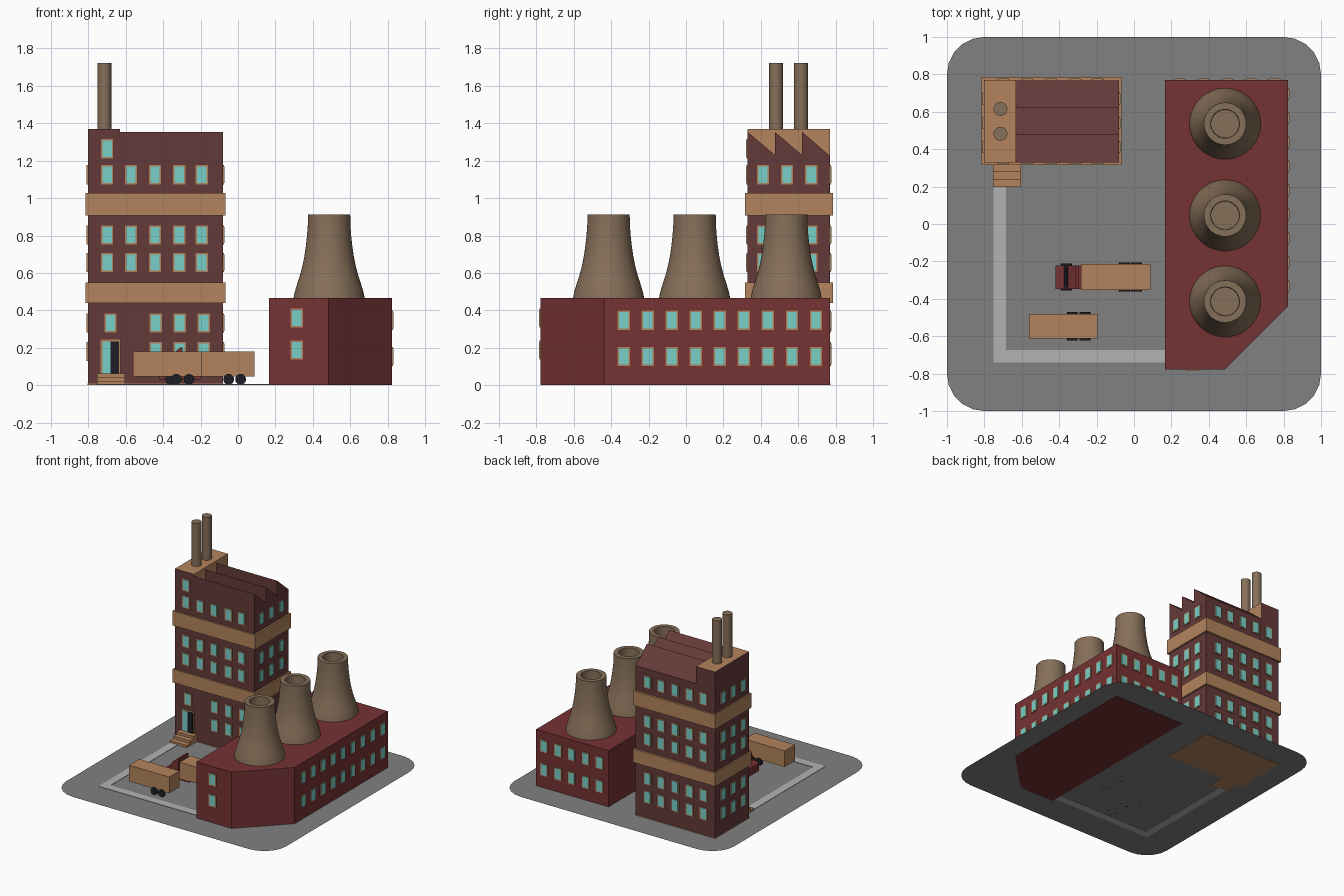
import bpy, bmesh, math
from mathutils import Matrix, Vector

if "Cube" in bpy.data.objects:
    bpy.data.objects.remove(bpy.data.objects["Cube"])


def material(name, r, g, b):
    m = bpy.data.materials.new(name)
    m.diffuse_color = (r, g, b, 1)
    m.use_nodes = True
    m.node_tree.nodes["Principled BSDF"].inputs["Base Color"].default_value = m.diffuse_color
    return m


TAN = material("tan", .45, .23, .11)
BRICK = material("dark_brick", .13, .042, .042)
RED = material("red_brick", .18, .032, .034)
GLASS = material("glass", .19, .63, .58)
CONCRETE = material("concrete", .24, .16, .1)
ASPHALT = material("asphalt", .22, .22, .22)
PAVING = material("paving", .45, .45, .45)
BLACK = material("black", .012, .013, .018)


def finish(name, bm, *mats):
    bmesh.ops.recalc_face_normals(bm, faces=bm.faces)
    me = bpy.data.meshes.new(name)
    bm.to_mesh(me)
    bm.free()
    ob = bpy.data.objects.new(name, me)
    bpy.context.collection.objects.link(ob)
    for m in mats:
        me.materials.append(m)
    return ob


def boxes(name, bounds, *mats):
    """Each bound is x0, x1, y0, y1, z0, z1."""
    bm = bmesh.new()
    for x0, x1, y0, y1, z0, z1 in bounds:
        mat = Matrix.Translation(((x0 + x1) / 2, (y0 + y1) / 2, (z0 + z1) / 2))
        mat = mat @ Matrix.Diagonal((x1 - x0, y1 - y0, z1 - z0, 1))
        bmesh.ops.create_cube(bm, size=1, matrix=mat)
    return finish(name, bm, *mats)


def prism(name, pts, offset, mat):
    """Extrude a closed 3D outline along an offset."""
    bm = bmesh.new()
    face = bm.faces.new([bm.verts.new(p) for p in pts])
    ext = bmesh.ops.extrude_face_region(bm, geom=[face], use_keep_orig=True)
    bmesh.ops.translate(bm, vec=offset, verts=[v for v in ext["geom"] if isinstance(v, bmesh.types.BMVert)])
    return finish(name, bm, mat)


def lathe(name, profile, centre, mat, steps=40, matrix=Matrix()):
    """Revolve (radius, height) points around an upright axis."""
    bm = bmesh.new()
    verts = [bm.verts.new((r, 0, z)) for r, z in profile]
    edges = [bm.edges.new(p) for p in zip(verts, verts[1:])]
    bmesh.ops.spin(bm, geom=verts + edges, axis=(0, 0, 1), cent=(0, 0, 0),
                   angle=2 * math.pi, steps=steps)
    bmesh.ops.remove_doubles(bm, verts=bm.verts, dist=1e-5)
    bmesh.ops.transform(bm, matrix=Matrix.Translation(centre) @ matrix, verts=bm.verts)
    ob = finish(name, bm, mat)
    bpy.ops.object.select_all(action='DESELECT')
    bpy.context.view_layer.objects.active = ob
    ob.select_set(True)
    bpy.ops.object.shade_smooth_by_angle(angle=math.radians(35))
    return ob


def windows(name, spots):
    """Each spot is axis ('x'/'y'), outward sign, wall position, along, height."""
    def panels(w, h, d):
        out = []
        for axis, s, wall, u, z in spots:
            a, b = sorted((wall - s * .005, wall + s * d))
            across, up = (u - w / 2, u + w / 2), (z - h / 2, z + h / 2)
            out.append((a, b, *across, *up) if axis == 'x' else (*across, a, b, *up))
        return out
    boxes(name + "_window_frames", panels(.066, .102, .006), TAN)
    boxes(name + "_window_panes", panels(.05, .086, .008), GLASS)


# Ground sheet with rounded corners
bm = bmesh.new()
ring = []
for k in range(4):
    a0 = k * math.pi / 2
    cx, cy = .8 * (1 if k in (0, 3) else -1), .8 * (1 if k < 2 else -1)
    for i in range(6):
        a = a0 + i * math.pi / 10
        ring.append(bm.verts.new((cx + .2 * math.cos(a), cy + .2 * math.sin(a), .003)))
bm.faces.new(ring)
finish("ground", bm, ASPHALT)

# Paved path from the steps to the hall
prism("path", [(x, y, 0) for x, y in ((-.75, .2), (-.75, -.74), (.165, -.74),
      (.165, -.675), (-.685, -.675), (-.685, .2))], (0, 0, .006), PAVING)

# Tower body with saw-tooth roof
saw = [(.33, 0.004), (.33, 1.353), (.476, 1.23), (.476, 1.353), (.621, 1.23),
       (.621, 1.353), (.767, 1.228), (.767, 0.004)]
prism("tower_body", [(-.63, y, z) for y, z in saw], (.55, 0, 0), BRICK)
shaft = boxes("tower_chimney_block", [(-.803, -.63, .328, .77, .004, 1.37)], BRICK, TAN)
for f in shaft.data.polygons:
    if f.normal.z > .5 or f.normal.x > .5:
        f.material_index = 1
boxes("tower_bands", [(-.815, -.066, .315, .785, z0, z1)
                      for z0, z1 in ((.438, .548), (.907, 1.026))], TAN)
boxes("tower_base", [(-.805, -.078, .326, .772, 0, .008)], TAN)
for i, y in enumerate((.482, .615)):
    lathe(f"chimney_{i + 1}", [(0, 1.36), (.037, 1.36), (.037, 1.723), (0, 1.723)],
          (-.714, y, 0), CONCRETE, 24)

# Tower windows
cols = (-.7, -.572, -.444, -.315, -.193)
sides = (.412, .54, .67)
rows = (1.125, .802, .655, .332, .18)
spots = [('y', -1, .329, x, z) for x in cols for z in rows[:3]]
spots += [('y', -1, .329, x, z) for x in (-.44, -.312, -.183) for z in rows[3:]]
spots += [('y', -1, .329, -.7, 1.264), ('y', -1, .329, -.682, .332)]
spots += [('y', 1, .769, x, z) for x in cols for z in rows]
spots += [('x', s, w, y, z) for s, w in ((1, -.08), (-1, -.803)) for y in sides for z in rows]
windows("tower", spots)

# Entrance and steps
boxes("door_frame", [(-.735, -.628, .321, .335, .06, .244)], TAN)
boxes("door_leaf", [(-.725, -.682, .318, .33, .06, .232)], GLASS)
boxes("door_opening", [(-.682, -.636, .319, .33, .06, .232)], BLACK)
boxes("entrance_steps", [(-.755, -.603, .197 + .042 * i, .33, .021 * i, .021 * (i + 1))
                         for i in range(3)], TAN)

# Long hall with a cut corner
prism("hall", [(x, y, 0) for x, y in ((.165, -.777), (.485, -.777), (.823, -.439),
      (.823, .77), (.165, .77))], (0, 0, .465), RED)
spots = [('x', 1, .823, -.333 + .1285 * i, z) for i in range(9) for z in (.347, .153)]
spots += [('y', 1, .77, .245 + .126 * i, z) for i in range(5) for z in (.347, .153)]
spots += [('y', -1, -.777, .314, z) for z in (.36, .187)]
windows("hall", spots)

# Cooling towers
cooling = [(.191, .46), (.184, .497), (.171, .54), (.155, .59), (.142, .64), (.132, .69),
           (.124, .745), (.118, .8), (.114, .855), (.113, .911), (.077, .911),
           (.075, .84), (0, .84)]
for i, y in enumerate((-.414, .046, .536)):
    lathe(f"cooling_tower_{i + 1}", cooling, (.487, y, 0), CONCRETE, 48)


# Trucks
def wheels(name, xs, y0, y1):
    r = .029
    for i, x in enumerate(xs):
        for side, y in (("near", y0), ("far", y1)):
            lathe(f"{name}_wheel_{side}_{i + 1}", [(0, -.008), (r, -.008), (r, .008), (0, .008)],
                  (x, y, r + .002), BLACK, 16, Matrix.Rotation(math.pi / 2, 4, 'X'))


boxes("parked_trailer", [(-.561, -.195, -.613, -.48, .047, .18)], TAN)
wheels("parked_trailer", (-.33, -.262), -.614, -.479)
boxes("truck_trailer", [(-.283, .088, -.353, -.215, .047, .18)], TAN)
wheels("truck_trailer", (-.05, .014), -.354, -.214)
cab = [(-.42, .03), (-.42, .095), (-.375, .11), (-.352, .165), (-.31, .2), (-.296, .2),
       (-.296, .05), (-.2, .045), (-.2, .03)]
prism("truck_cab", [(x, -.347, z) for x, z in cab], (0, .126, 0), RED)
a, b = Vector((-.372, 0, .117)), Vector((-.354, 0, .16))
off = Vector((-.003, 0, .001))
prism("windscreen", [p + Vector((0, -.34, 0)) for p in (a, b, b + off, a + off)],
      (0, .112, 0), BLACK)
wheels("truck_cab", (-.36,), -.348, -.22)
